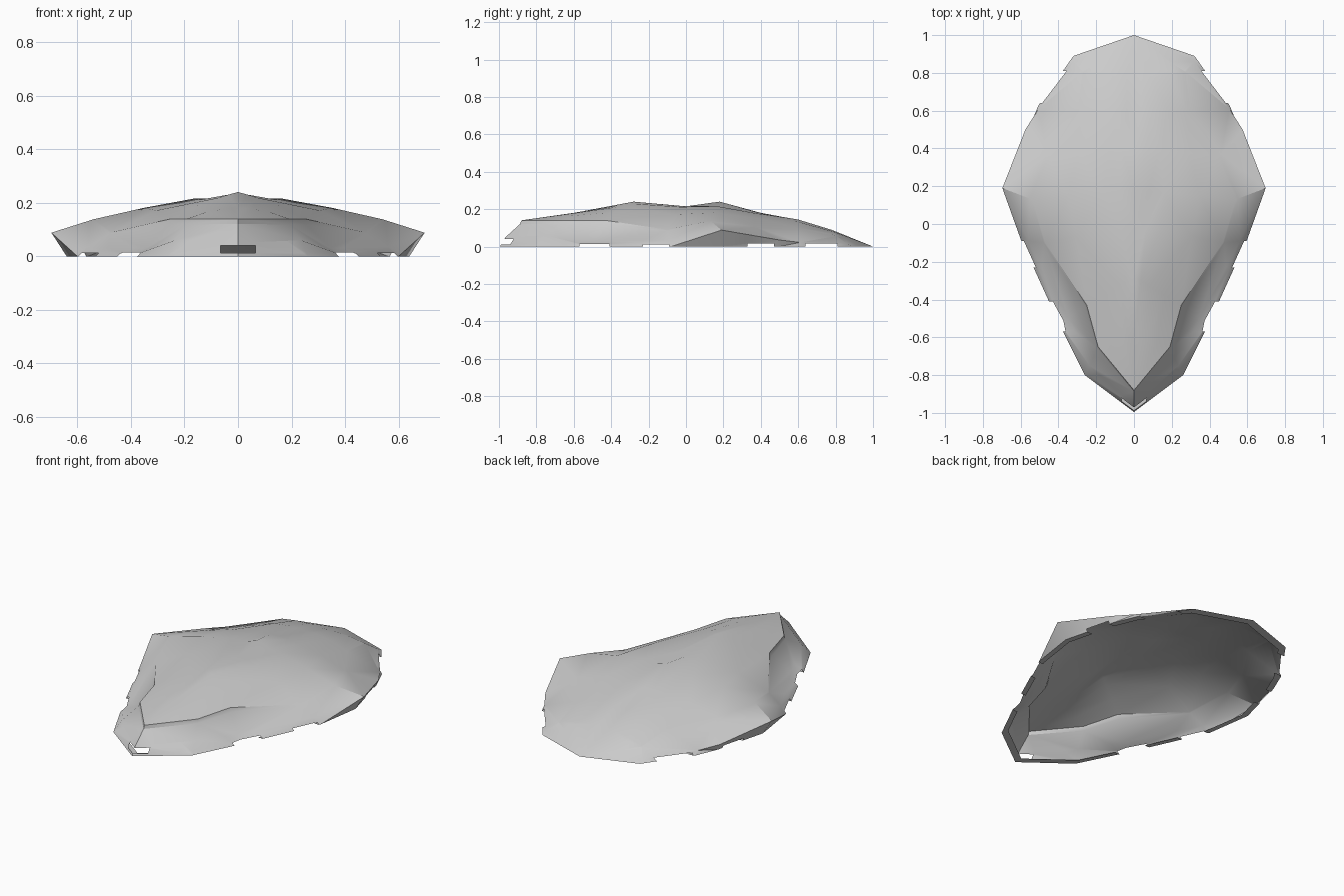
import bpy
import bmesh
from math import sin, radians, pi
from mathutils import Vector

default_cube = bpy.data.objects.get("Cube")
if default_cube:
    bpy.data.objects.remove(default_cube, do_unlink=True)


def make_material(name, color):
    material = bpy.data.materials.new(name)
    material.use_nodes = True
    material.diffuse_color = color
    shader = material.node_tree.nodes["Principled BSDF"]
    shader.inputs["Base Color"].default_value = color
    shader.inputs["Roughness"].default_value = 0.8
    return material


# Lengthwise guide lines of the left half, from nose to tail
spine = [(-.88, .14), (-.6, .18), (-.28, .24), (0, .215), (.18, .24),
         (.4, .18), (.6, .14), (.77, .09), (1, 0)]
rim = [(0, -.88, .14), (.19, -.65, .14), (.25, -.43, .14), (.47, -.1, .09),
       (.54, .13, .138), (.45, .36, .11), (.28, .6, .1), (.27, .8, .06), (0, 1, 0)]
edge = [(0, -.965, .05), (.235, -.75, .06), (.345, -.5, .03), (.56, -.09, .035),
        (.697, .19, .088), (.575, .5, .035), (.505, .61, .022), (.32, .86, .014), (0, 1, 0)]
hem = [(0, -.995), (.26, -.8), (.4, -.52), (.6, -.08), (.64, .19),
       (.56, .5), (.505, .63), (.32, .89), (0, 1)]
crown_bulge = [0, .01, .01, .042, .008, .02, .02, .01, 0]
crest_dip = [0, 0, 0, 0, .014, 0, 0, 0, 0]
rim_drop = [.012, .015, .015, 0, 0, 0, 0, 0, 0]


def cross_section(station):
    """Points from the spine over the rim, down to the hem and in along its lip."""
    top = Vector((0, *spine[station]))
    lip = Vector(rim[station])
    outer = Vector(edge[station])
    base = Vector((*hem[station], 0))
    points = [top]
    for t in (.14, .3, .65):
        point = top.lerp(lip, t)
        point.z += crown_bulge[station] * sin(pi * t)
        points.append(point)
    points[1].z -= crest_dip[station]
    step = lip.lerp(outer, .08)
    step.z -= rim_drop[station]
    return points + [lip, step, outer, base, base * .95]


def cut_window(bm, low, high):
    """Open a box-shaped gap in the shell by slicing and removing faces."""
    def overlapping():
        found = []
        for face in bm.faces:
            spans = [[v.co[a] for v in face.verts] for a in range(3)]
            if all(max(s) > low[a] and min(s) < high[a] for a, s in enumerate(spans)):
                found.append(face)
        return found

    for axis in range(3):
        normal = Vector([axis == a for a in range(3)])
        for limit in (low[axis], high[axis]):
            faces = overlapping()
            geometry = set(faces)
            for face in faces:
                geometry.update(face.edges)
                geometry.update(face.verts)
            bmesh.ops.bisect_plane(bm, geom=list(geometry), dist=1e-5,
                                   plane_co=normal * limit, plane_no=normal)
    inside = []
    for face in bm.faces:
        center = face.calc_center_median()
        if all(low[a] < center[a] < high[a] for a in range(3)):
            inside.append(face)
    bmesh.ops.delete(bm, geom=inside, context='FACES')


# Loft the half shell
bm = bmesh.new()
rows = [[bm.verts.new(p) for p in cross_section(i)] for i in range(len(spine))]
for front, back in zip(rows, rows[1:]):
    for j in range(len(front) - 1):
        bm.faces.new((front[j], front[j + 1], back[j + 1], back[j]))
bmesh.ops.remove_doubles(bm, verts=bm.verts[:], dist=.0005)
bmesh.ops.triangulate(bm, faces=bm.faces[:])

# Nose slot and notches along the hem
cut_window(bm, (-.1, -1.1, .012), (.065, -.8, .04))
for start, end, height in ((-.57, -.41, .014), (-.23, -.09, .012),
                           (.33, .47, .016), (.64, .81, .016)):
    cut_window(bm, (.2, start, -.1), (.9, end, height))

mesh = bpy.data.meshes.new("shell")
bm.to_mesh(mesh)
bm.free()
mesh.materials.append(make_material("plain grey", (.6, .6, .6, 1)))

# Mirror to the other side and shade with crisp creases
shell = bpy.data.objects.new("shell", mesh)
bpy.context.collection.objects.link(shell)
mirror = shell.modifiers.new("Mirror", 'MIRROR')
mirror.merge_threshold = .001
bpy.ops.object.select_all(action='DESELECT')
shell.select_set(True)
bpy.context.view_layer.objects.active = shell
bpy.ops.object.modifier_apply(modifier=mirror.name)
bpy.ops.object.shade_smooth_by_angle(angle=radians(35))
